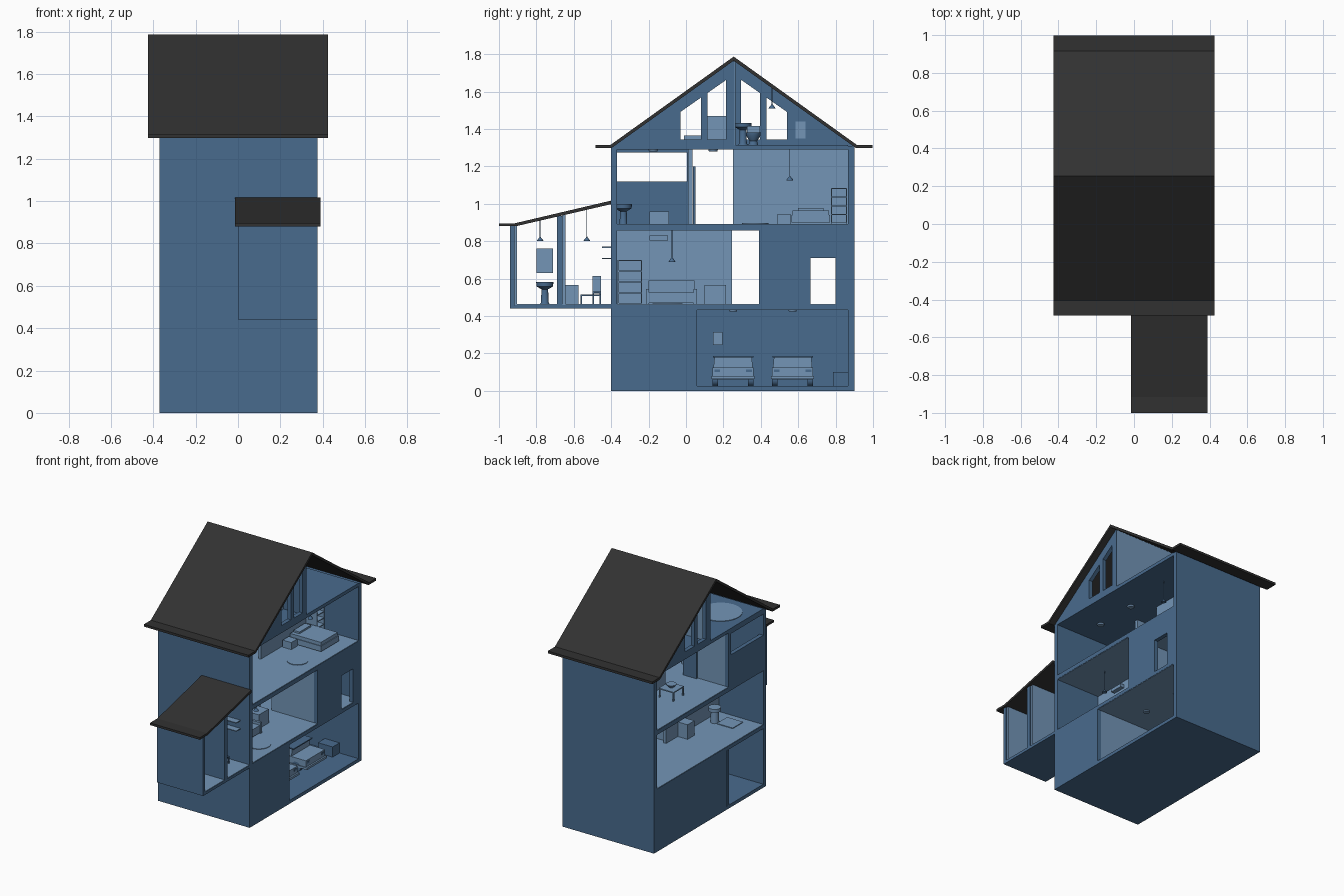
import bpy, bmesh, math


def material(name, col):
    m = bpy.data.materials.new(name)
    m.diffuse_color = (*col, 1)
    return m


DARK = material("dark blue", (0.066, 0.147, 0.27))
LIGHT = material("light blue", (0.172, 0.30, 0.47))
ROOF = material("charcoal", (0.031, 0.031, 0.031))


def finish(name, bm, mat):
    bmesh.ops.recalc_face_normals(bm, faces=bm.faces)
    me = bpy.data.meshes.new(name)
    bm.to_mesh(me)
    bm.free()
    me.materials.append(mat)
    ob = bpy.data.objects.new(name, me)
    bpy.context.collection.objects.link(ob)
    return ob


def prism(name, x0, x1, yz, mat):
    """Extrude a y-z outline along x."""
    bm = bmesh.new()
    f = bm.faces.new([bm.verts.new((x0, y, z)) for y, z in yz])
    r = bmesh.ops.extrude_face_region(bm, geom=[f])
    vs = [v for v in r["geom"] if isinstance(v, bmesh.types.BMVert)]
    bmesh.ops.translate(bm, verts=vs, vec=(x1 - x0, 0, 0))
    return finish(name, bm, mat)


def box(name, x0, x1, y0, y1, z0, z1, mat):
    return prism(name, x0, x1, [(y0, z0), (y1, z0), (y1, z1), (y0, z1)], mat)


def lathe(name, x, y, z, prof, mat, n=20):
    """Turn an (r, z) profile around a vertical axis."""
    bm = bmesh.new()
    rings = [[bm.verts.new((x + r * math.cos(2 * math.pi * i / n),
                            y + r * math.sin(2 * math.pi * i / n), z + h))
              for i in range(n)] for r, h in prof]
    for a, b in zip(rings, rings[1:]):
        for i in range(n):
            bm.faces.new((a[i], a[(i + 1) % n], b[(i + 1) % n], b[i])).smooth = True
    bm.faces.new(rings[0])
    bm.faces.new(rings[-1])
    ob = finish(name, bm, mat)
    ob.data.set_sharp_from_angle(angle=math.radians(35))
    return ob


XL, XR, T = -0.37, 0.375, 0.03
YF, YB, RY = -0.40, 0.90, 0.255

# outer shell: front, back and floor slabs
box("front_wall", XL, XR, YF, YF + T, 0, 1.31, DARK)
box("back_wall", XL, XR, YB - 0.035, YB, 0, 1.31, DARK)
for name, z0, z1, mat in (("ground_slab", 0, 0.025, DARK), ("first_slab", 0.435, 0.46, DARK),
                          ("second_slab", 0.86, 0.89, DARK), ("attic_slab", 1.29, 1.315, DARK)):
    box(name, XL, XR, YF + T, YB - 0.035, z0, z1, mat)
for z in (0.46, 0.89):
    box("light_floor", XL + 0.002, XR - 0.002, YF + T, YB - 0.035, z, z + 0.003, LIGHT)
for z in (0.435, 0.86):
    box("light_ceiling", XL + 0.002, XR - 0.002, YF + T, YB - 0.035, z - 0.003, z, LIGHT)

# ground storey: half open on each side, split by a partition
box("ground_right_wall", XR - T, XR, YF + T, 0.06, 0.025, 0.435, DARK)
box("ground_left_wall", XL, XL + T, 0.06, YB - 0.035, 0.025, 0.435, DARK)
box("garage_partition", XL, XR - T, 0.03, 0.055, 0.025, 0.432, DARK)
box("garage_lining", XL + T, XR - 0.004, 0.055, 0.06, 0.025, 0.432, LIGHT)

# first storey: right wall with doorway, middle wall, hall partition
box("first_right_wall_a", XR - T, XR, 0.39, 0.665, 0.46, 0.86, DARK)
box("first_right_wall_b", XR - T, XR, 0.80, YB - 0.035, 0.46, 0.86, DARK)
box("first_door_lintel", XR - T, XR, 0.665, 0.80, 0.71, 0.86, DARK)
box("first_middle_wall", -0.01, 0.01, YF + T, 0.245, 0.463, 0.857, LIGHT)
box("hall_partition", 0, XR - T, 0.39, 0.41, 0.463, 0.857, LIGHT)

# second storey: left wall with wide window, middle wall, partition
box("second_left_sill", XL, XL + T, YF + T, 0.035, 0.89, 1.12, DARK)
box("second_left_head", XL, XL + T, YF + T, 0.035, 1.275, 1.29, DARK)
box("second_left_post", XL, XL + T, 0.005, 0.035, 1.12, 1.275, DARK)
box("second_middle_wall", -0.01, 0.01, 0.25, YB - 0.035, 0.893, 1.29, LIGHT)
box("second_partition", XL + T, 0, 0.012, 0.035, 0.893, 1.29, LIGHT)


# attic gables: one half each, with two sloping windows
def roof_z(y):
    return 1.31 + 0.70 * (y - YF)


def half_gable(name, x0, x1, flip):
    def piece(a, b, lo=None, drop=None):
        ya, yb = a, b
        if lo is not None:
            pts = [(ya, 1.31), (yb, 1.31), (yb, lo), (ya, lo)]
        elif drop is not None:
            pts = [(ya, roof_z(ya) - drop), (yb, roof_z(yb) - drop), (yb, roof_z(yb)), (ya, roof_z(ya))]
        else:
            pts = [(ya, 1.31), (yb, 1.31), (yb, roof_z(yb)), (ya, roof_z(ya) + 0.001)]
        prism(name, x0, x1, [(2 * RY - y if flip else y, z) for y, z in pts], DARK)
    for a, b in ((YF, -0.03), (0.08, 0.115), (0.215, RY)):
        piece(a, b)
    for a, b in ((-0.03, 0.08), (0.115, 0.215)):
        piece(a, b, lo=1.345)
        piece(a, b, drop=0.078)


half_gable("right_gable", XR - T, XR, False)
half_gable("left_gable", XL, XL + T, True)
box("attic_partition", XL, XR, RY - 0.01, RY + 0.005, 1.315, 1.762, DARK)
box("attic_lining", XL + T, XR - 0.003, RY + 0.005, RY + 0.01, 1.315, 1.76, LIGHT)

# main roof with flat eaves
prism("main_roof", -0.425, 0.425,
      [(-0.485, 1.297), (-0.4, 1.297), (RY, 1.765), (0.91, 1.297), (0.998, 1.297),
       (0.998, 1.314), (0.915, 1.314), (RY, 1.787), (-0.405, 1.314), (-0.485, 1.314)], ROOF)

# side extension, open on both long sides
box("extension_floor", 0, XR, -0.94, YF, 0.44, 0.46, DARK)
box("extension_carpet", 0.002, XR - 0.002, -0.915, YF, 0.46, 0.463, LIGHT)
prism("extension_front", 0, XR, [(-0.94, 0.46), (-0.917, 0.46), (-0.917, 0.885), (-0.94, 0.88)], DARK)
box("extension_front_lining", 0, XR - 0.01, -0.917, -0.903, 0.46, 0.885, LIGHT)
box("extension_divider", 0, XR, -0.69, -0.66, 0.46, 0.935, DARK)
box("extension_divider_lining", 0, XR - 0.01, -0.66, -0.643, 0.46, 0.945, LIGHT)
prism("extension_roof", -0.015, 0.39,
      [(-1.0, 0.88), (-0.91, 0.88), (YF, 0.998), (YF, 1.017), (-0.915, 0.896), (-1.0, 0.896)], ROOF)


# repeated fittings
def pendant(x, y, z, top):
    lathe("pendant_lamp", x, y, z, [(0.018, 0), (0.016, 0.006), (0.004, 0.02), (0.002, 0.024), (0.002, top - z)], DARK, 12)


def basin(x, y, z):
    lathe("wash_basin", x, y, z, [(0.026, 0), (0.02, 0.01), (0.018, 0.08), (0.044, 0.095), (0.046, 0.118), (0.036, 0.118), (0.02, 0.1)], DARK)


def toilet(x, y, z):
    lathe("toilet_bowl", x, y, z, [(0.026, 0), (0.02, 0.02), (0.038, 0.05), (0.04, 0.065)], DARK)
    box("toilet_tank", x - 0.06, x - 0.03, y - 0.035, y + 0.035, z + 0.04, z + 0.1, LIGHT)


def rug(x, y, z, r):
    lathe("round_rug", x, y, z, [(r, 0), (r, 0.004)], LIGHT, 32)


def shelf(x0, x1, y0, y1, z0, z1, n):
    box("shelf_back", x0, x0 + 0.01, y0, y1, z0, z1, LIGHT)
    for y in (y0, y1 - 0.006):
        box("shelf_side", x0, x1, y, y + 0.006, z0, z1, LIGHT)
    for i in range(n + 1):
        z = z0 + (z1 - z0 - 0.006) * i / n
        box("shelf_board", x0, x1, y0, y1, z, z + 0.006, LIGHT)


def table(x0, x1, y0, y1, z0, z1, mat):
    box("table_top", x0, x1, y0, y1, z1 - 0.008, z1, mat)
    for x in (x0, x1 - 0.008):
        for y in (y0, y1 - 0.008):
            box("table_leg", x, x + 0.008, y, y + 0.008, z0, z1 - 0.008, mat)


def car(y):
    x0, x1 = -0.2, 0.23
    box("car_body", x0, x1, y - 0.11, y + 0.11, 0.06, 0.125, LIGHT)
    box("car_bumper", x0 - 0.012, x1 + 0.012, y - 0.115, y + 0.115, 0.062, 0.078, LIGHT)
    prism("car_cabin", x0 + 0.02, x1 - 0.12, [(y - 0.105, 0.125), (y + 0.105, 0.125), (y + 0.1, 0.178), (y - 0.1, 0.178)], LIGHT)
    box("car_roof", x0 + 0.01, x1 - 0.1, y - 0.108, y + 0.108, 0.178, 0.186, DARK)
    for s in (-1, 1):
        box("car_headlight", x1, x1 + 0.003, y + s * 0.085 - 0.015, y + s * 0.085 + 0.015, 0.1, 0.115, DARK)
        for x in (x0 + 0.08, x1 - 0.08):
            w = lathe("car_wheel", 0, 0, -0.015, [(0.036, 0), (0.036, 0.03)], DARK, 16)
            w.rotation_euler = (math.pi / 2, 0, 0)
            w.location = (x, y + s * 0.095, 0.061)


# garage
for y in (0.252, 0.57):
    car(y)
    lathe("ceiling_light", 0.1, y, 0.424, [(0.02, 0), (0.022, 0.008)], LIGHT, 16)
box("garage_panel", XL + T, XL + T + 0.01, 0.145, 0.195, 0.245, 0.315, LIGHT)
box("garage_crate", 0.1, 0.22, 0.785, 0.865, 0.025, 0.1, DARK)

# living room
shelf(0.01, 0.09, -0.365, -0.235, 0.463, 0.70, 4)
box("sofa_seat", 0.02, 0.15, -0.2, 0.045, 0.47, 0.525, LIGHT)
box("sofa_back", 0.015, 0.05, -0.2, 0.045, 0.47, 0.59, LIGHT)
for y in (-0.215, 0.04):
    box("sofa_arm", 0.015, 0.155, y, y + 0.018, 0.465, 0.545, LIGHT)
box("side_cabinet", 0.015, 0.1, 0.1, 0.215, 0.463, 0.565, LIGHT)
box("living_picture", 0.01, 0.018, -0.175, 0.03, 0.645, 0.77, LIGHT)
box("air_unit", 0.01, 0.04, -0.195, -0.095, 0.805, 0.83, LIGHT)
pendant(0.2, -0.075, 0.69, 0.86)
rug(0.24, -0.1, 0.463, 0.08)

# rear first-storey room
lathe("pedestal", -0.08, -0.22, 0.463, [(0.03, 0), (0.026, 0.08), (0.042, 0.085), (0.042, 0.11)], LIGHT)
box("floor_mat", -0.24, -0.11, -0.32, -0.2, 0.463, 0.468, LIGHT)
box("small_cabinet", -0.09, -0.01, 0.03, 0.11, 0.463, 0.57, LIGHT)

# extension rooms
basin(0.12, -0.755, 0.463)
box("basin_mirror", 0.0, 0.008, -0.8, -0.71, 0.63, 0.76, LIGHT)
table(0.1, 0.25, -0.565, -0.455, 0.463, 0.515, DARK)
box("chair_back", 0.06, 0.07, -0.5, -0.455, 0.52, 0.615, LIGHT)
table(0.06, 0.11, -0.5, -0.455, 0.463, 0.53, DARK)
box("kitchen_unit", 0.02, 0.12, -0.643, -0.575, 0.463, 0.565, LIGHT)
for z in (0.705, 0.765):
    box("wall_shelf", 0.08, 0.3, -0.45, YF, z, z + 0.006, LIGHT)
pendant(0.19, -0.78, 0.8, 0.92)
pendant(0.19, -0.53, 0.8, 0.975)

# second-storey bedroom and bath corner
box("bed_frame", 0.02, 0.28, 0.565, 0.77, 0.9, 0.94, LIGHT)
box("bed_mattress", 0.025, 0.275, 0.57, 0.765, 0.94, 0.965, LIGHT)
box("bed_pillow", 0.03, 0.08, 0.6, 0.735, 0.965, 0.978, LIGHT)
box("night_stand", 0.02, 0.09, 0.49, 0.56, 0.893, 0.945, LIGHT)
shelf(0.012, 0.1, 0.775, 0.862, 0.893, 1.085, 4)
box("bedroom_picture", 0.01, 0.018, 0.31, 0.51, 1.055, 1.195, LIGHT)
box("bedroom_door", -0.12, -0.01, 0.038, 0.05, 0.893, 1.2, DARK)
pendant(0.2, 0.555, 1.125, 1.29)
rug(0.225, 0.37, 0.893, 0.07)
basin(0.05, -0.335, 0.88)
box("laundry_box", 0.0, 0.1, -0.195, -0.09, 0.893, 0.96, LIGHT)
for y in (-0.175, 0.145):
    lathe("ceiling_disc", 0.15, y, 1.28, [(0.022, 0), (0.026, 0.01)], LIGHT, 16)
table(-0.2, -0.08, 0.31, 0.43, 0.893, 0.96, LIGHT)
lathe("table_bowl", -0.14, 0.37, 0.96, [(0.015, 0), (0.035, 0.02), (0.035, 0.025)], LIGHT)

# attic
basin(0.0, 0.305, 1.315)
toilet(0.12, 0.36, 1.315)
box("attic_mirror", XL + T, XL + T + 0.008, 0.585, 0.64, 1.35, 1.44, LIGHT)
pendant(0.0, 0.46, 1.51, 1.63)
box("attic_cabinet", 0.0, 0.2, 0.115, 0.24, 1.315, 1.47, LIGHT)
box("attic_bench", 0.0, 0.2, -0.01, 0.1, 1.315, 1.365, LIGHT)
rug(-0.17, -0.16, 1.315, 0.145)
